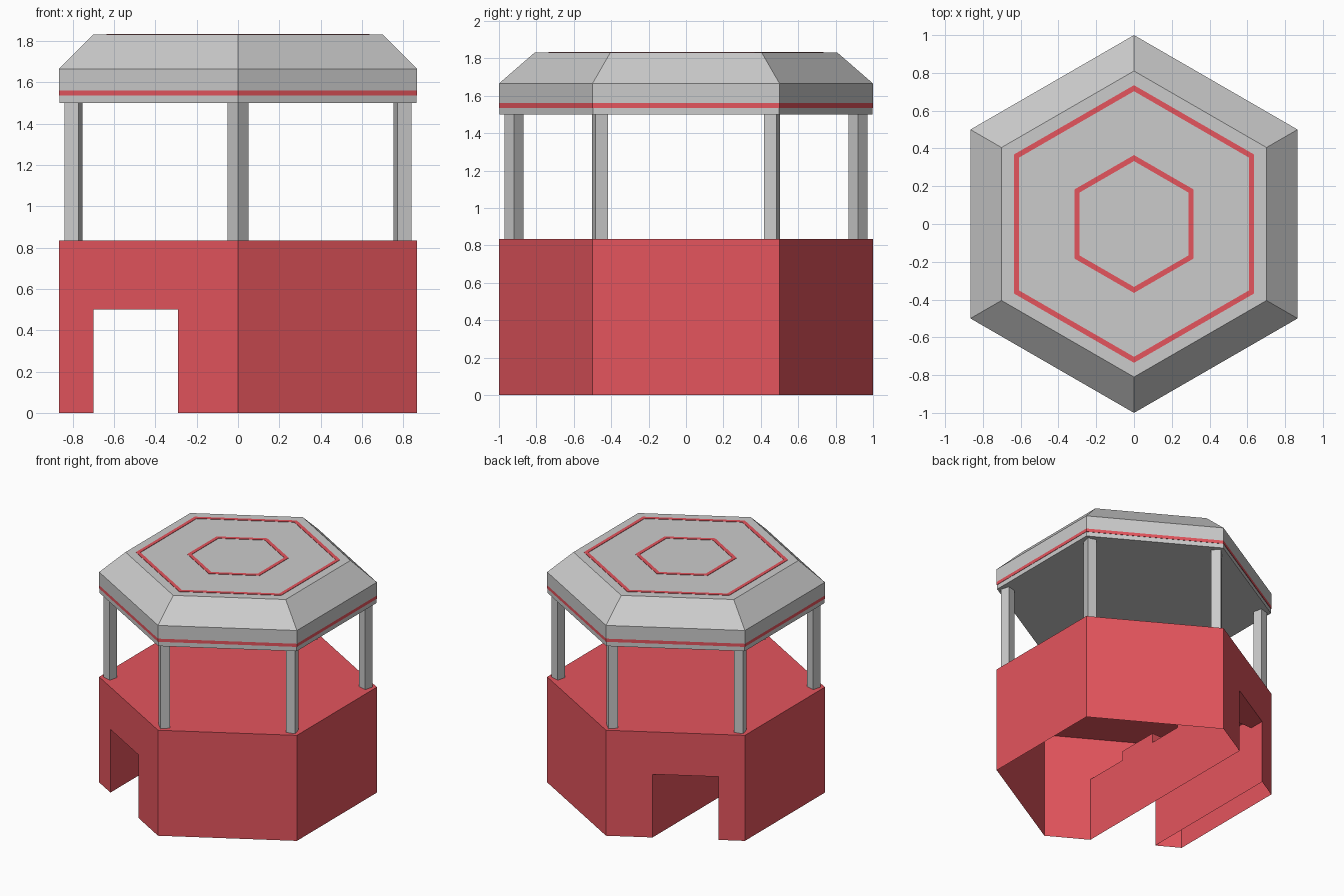
import bpy, bmesh, math

if "Cube" in bpy.data.objects:
    bpy.data.objects.remove(bpy.data.objects["Cube"])

red = bpy.data.materials.new("red")
red.diffuse_color = (0.78, 0.09, 0.11, 1)
red.use_nodes = True
red.node_tree.nodes["Principled BSDF"].inputs["Base Color"].default_value = red.diffuse_color


def add(name, bm, mat=None):
    bmesh.ops.recalc_face_normals(bm, faces=bm.faces)
    me = bpy.data.meshes.new(name)
    bm.to_mesh(me)
    bm.free()
    ob = bpy.data.objects.new(name, me)
    bpy.context.collection.objects.link(ob)
    if mat:
        me.materials.append(mat)
    return ob


def loft(name, rings, sides=6, mat=None, caps=True, centre=(0, 0), turn=math.pi / 2):
    """Stack of regular polygons, each given as (radius, z)."""
    bm = bmesh.new()
    loops = []
    for r, z in rings:
        angles = [turn + i * math.tau / sides for i in range(sides)]
        loops.append([bm.verts.new((centre[0] + r * math.cos(a),
                                    centre[1] + r * math.sin(a), z)) for a in angles])
    for lo, hi in zip(loops, loops[1:]):
        for i in range(sides):
            j = (i + 1) % sides
            bm.faces.new((lo[i], lo[j], hi[j], hi[i]))
    if caps:
        bm.faces.new(loops[0])
        bm.faces.new(loops[-1])
    return add(name, bm, mat)


# Base block with a low passage running front to back on the left
base = loft("base", [(1, 0), (1, 0.835)], mat=red)
profile = [(-1.2, -0.1), (-1.2, 0.5)]
for a, b in ((-0.475, -0.14), (0.14, 0.475)):  # shallow ceiling recesses
    profile += [(a, 0.5), (a, 0.575), (b, 0.575), (b, 0.5)]
profile += [(1.2, 0.5), (1.2, -0.1)]
bm = bmesh.new()
face = bm.faces.new([bm.verts.new((-0.7, y, z)) for y, z in profile])
ext = bmesh.ops.extrude_face_region(bm, geom=[face], use_keep_orig=True)
bmesh.ops.translate(bm, vec=(0.41, 0, 0),
                    verts=[v for v in ext["geom"] if isinstance(v, bmesh.types.BMVert)])
cutter = add("passage_cutter", bm, red)
mod = base.modifiers.new("passage", "BOOLEAN")
mod.object = cutter
mod.solver = "EXACT"
bpy.context.view_layer.objects.active = base
bpy.ops.object.modifier_apply(modifier=mod.name)
bpy.data.objects.remove(cutter)

# The base is open underneath
bm = bmesh.new()
bm.from_mesh(base.data)
floor = [f for f in bm.faces if all(abs(v.co.z) < 1e-4 for v in f.verts)]
bmesh.ops.delete(bm, geom=floor, context="FACES")
bm.to_mesh(base.data)
bm.free()

# Square posts near each corner
for i in range(6):
    a = math.pi / 2 + i * math.pi / 3
    loft(f"post_{i + 1}", [(0.05, 0.835), (0.05, 1.5)], sides=4, turn=a,
         centre=(0.92 * math.cos(a), 0.92 * math.sin(a)))

# Roof with sloped shoulders and a red band round the edge
loft("roof", [(0.997, 1.5), (0.997, 1.56), (1, 1.56), (1, 1.665), (0.81, 1.83)])
loft("roof_band", [(0.997, 1.535), (1, 1.535), (1, 1.56), (0.997, 1.56)], mat=red, caps=False)

# Red outlines on the roof top
for name, r in (("outer_outline", 0.735), ("inner_outline", 0.365)):
    loft(name, [(r, 1.829), (r, 1.833), (r - 0.032, 1.833), (r - 0.032, 1.829)],
         mat=red, caps=False)
